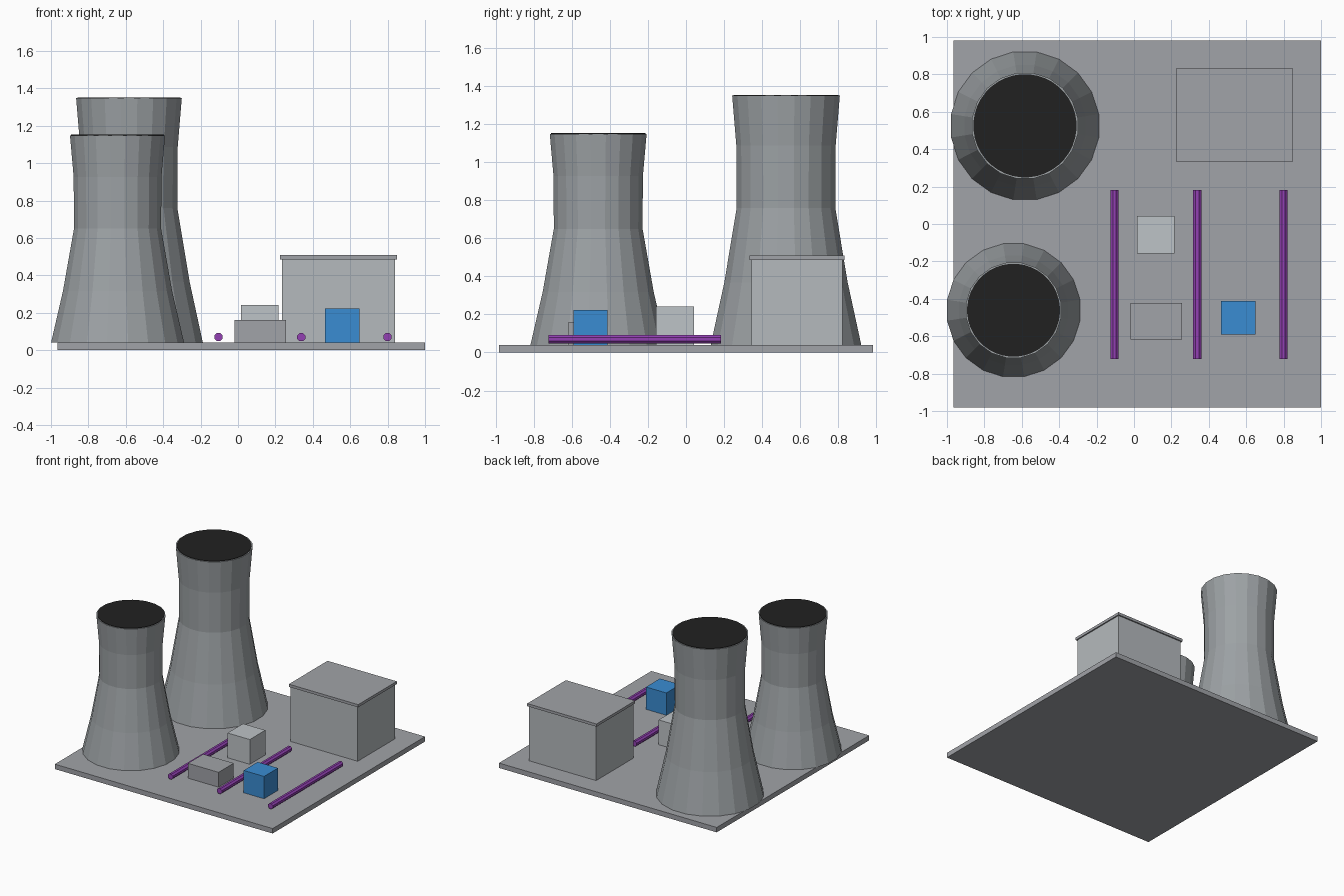
import bpy, bmesh
from math import pi
from mathutils import Matrix

cube = bpy.data.objects.get("Cube")
if cube:
    bpy.data.objects.remove(cube, do_unlink=True)


def material(name, rgb):
    """Flat material from 0-255 sRGB values."""
    linear = [((c / 255 + 0.055) / 1.055) ** 2.4 for c in rgb]
    mat = bpy.data.materials.new(name)
    mat.use_nodes = True
    mat.diffuse_color = (*linear, 1)
    mat.node_tree.nodes["Principled BSDF"].inputs["Base Color"].default_value = (*linear, 1)
    return mat


ground_grey = material("ground grey", (161, 163, 168))
concrete = material("concrete", (157, 162, 165))
wall_grey = material("wall grey", (181, 186, 189))
pale_grey = material("pale grey", (190, 195, 199))
blue = material("blue", (58, 140, 210))
purple = material("purple", (146, 64, 178))
black = material("black", (33, 33, 33))


def finish(name, bm, mat):
    bmesh.ops.recalc_face_normals(bm, faces=bm.faces)
    mesh = bpy.data.meshes.new(name)
    bm.to_mesh(mesh)
    bm.free()
    mesh.materials.append(mat)
    obj = bpy.data.objects.new(name, mesh)
    bpy.context.collection.objects.link(obj)
    return obj


def box(name, x, y, z, mat):
    """Box from (min, max) pairs."""
    bm = bmesh.new()
    bmesh.ops.create_cube(bm, size=1)
    for v in bm.verts:
        v.co = [a + (b - a) * (c + 0.5) for (a, b), c in zip((x, y, z), v.co)]
    return finish(name, bm, mat)


def cylinder(name, centre, radius, length, sides, mat, turn=Matrix()):
    """Cylinder with flats, not corners, facing the axes."""
    bm = bmesh.new()
    bmesh.ops.create_cone(bm, cap_ends=True, segments=sides, radius1=radius,
                          radius2=radius, depth=length,
                          matrix=Matrix.Translation(centre) @ turn
                          @ Matrix.Rotation(pi / sides, 4, 'Z'))
    return finish(name, bm, mat)


GROUND = 0.04


# Cooling towers: lofted rings of a waisted profile, closed by a dark mouth
def tower(name, x, y, radius, height):
    sides = 20
    profile = [(0, 1), (0.25, 0.82), (0.55, 0.655), (0.8, 0.66), (1, 0.715)]
    bm = bmesh.new()
    rings = []
    for h, r in profile:
        place = Matrix.Translation((x, y, GROUND + h * height))
        turn = Matrix.Rotation(pi / sides, 4, 'Z')
        rings.append(bmesh.ops.create_circle(bm, segments=sides, radius=r * radius,
                                             matrix=place @ turn)["verts"])
    for low, high in zip(rings, rings[1:]):
        for i in range(sides):
            j = (i + 1) % sides
            bm.faces.new((low[i], low[j], high[j], high[i]))
    bm.faces.new(rings[0])
    bm.faces.new(rings[-1])
    finish(name, bm, concrete)
    cylinder(name + "_mouth", (x, y, GROUND + height), 0.69 * radius, 0.008, 40, black)


box("ground_slab", (-0.965, 1), (-0.982, 0.982), (0, GROUND), ground_grey)
tower("front_cooling_tower", -0.644, -0.461, 0.36, 1.108)
tower("back_cooling_tower", -0.583, 0.525, 0.4, 1.308)

# Main hall with overhanging roof
box("hall_walls", (0.235, 0.84), (0.343, 0.822), (GROUND, 0.486), wall_grey)
box("hall_roof", (0.225, 0.85), (0.334, 0.832), (0.486, 0.508), ground_grey)

# Small yard buildings
box("pale_shed", (0.016, 0.217), (-0.158, 0.042), (GROUND, 0.242), pale_grey)
box("low_shed", (-0.019, 0.257), (-0.618, -0.422), (GROUND, 0.161), ground_grey)
box("blue_tank_house", (0.465, 0.649), (-0.591, -0.411), (GROUND, 0.222), blue)

# Parallel pipes running front to back
for label, x in (("right", -0.104), ("middle", 0.338), ("left", 0.799)):
    cylinder(label + "_pipe", (x, -0.27, 0.07), 0.0235, 0.906, 8, purple,
             Matrix.Rotation(pi / 2, 4, 'X'))
